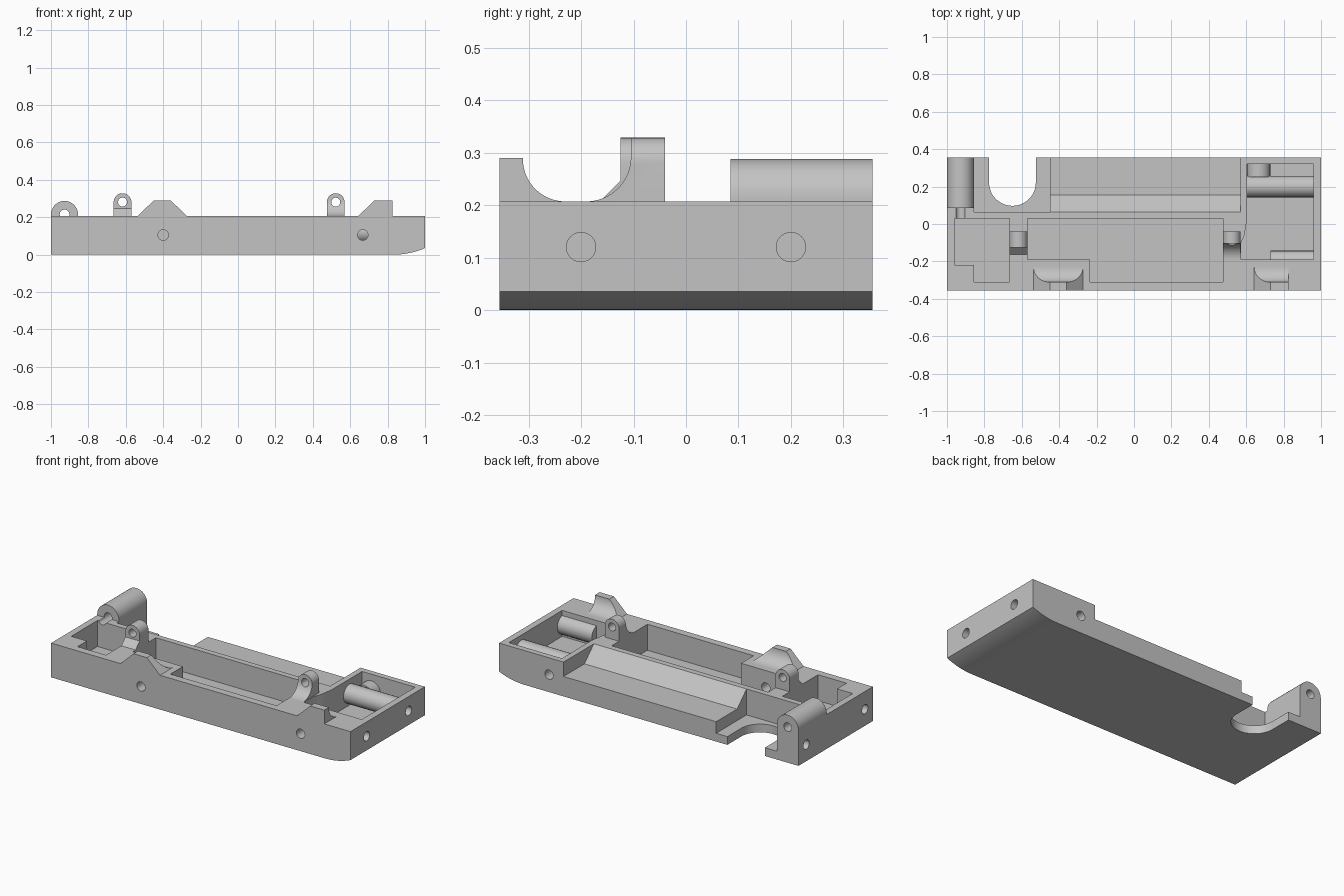
import bpy, bmesh
from math import sin, cos, pi

cube = bpy.data.objects.get("Cube")
if cube:
    bpy.data.objects.remove(cube, do_unlink=True)

grey = bpy.data.materials.new("plain grey")
grey.use_nodes = True
grey.diffuse_color = (0.55, 0.55, 0.55, 1)
grey.node_tree.nodes["Principled BSDF"].inputs["Base Color"].default_value = (0.55, 0.55, 0.55, 1)

TOP, FLOOR, HALF = 0.207, 0.05, 0.355


def arc(cx, cy, r, a0, a1, n=16):
    return [(cx + r * cos(pi / 180 * (a0 + (a1 - a0) * i / n)),
             cy + r * sin(pi / 180 * (a0 + (a1 - a0) * i / n))) for i in range(n + 1)]


def prism(name, axis, pts, a, b):
    """Extrude a 2D outline along an axis from a to b."""
    place = {"x": lambda p, t: (t, p[0], p[1]),
             "y": lambda p, t: (p[0], t, p[1]),
             "z": lambda p, t: (p[0], p[1], t)}[axis]
    bm = bmesh.new()
    rings = [[bm.verts.new(place(p, t)) for p in pts] for t in (a, b)]
    for ring in rings:
        bm.faces.new(ring)
    n = len(pts)
    for i in range(n):
        j = (i + 1) % n
        bm.faces.new((rings[0][i], rings[0][j], rings[1][j], rings[1][i]))
    bmesh.ops.recalc_face_normals(bm, faces=bm.faces)
    mesh = bpy.data.meshes.new(name)
    bm.to_mesh(mesh)
    bm.free()
    mesh.materials.append(grey)
    ob = bpy.data.objects.new(name, mesh)
    bpy.context.collection.objects.link(ob)
    return ob


def rod(name, axis, cx, cy, r, a, b):
    return prism(name, axis, arc(cx, cy, r, 0, 345, 23), a, b)


def combine(ob, other, operation="DIFFERENCE"):
    """Apply a boolean and discard the helper."""
    mod = ob.modifiers.new("bool", "BOOLEAN")
    mod.operation, mod.solver, mod.object = operation, "EXACT", other
    bpy.context.view_layer.objects.active = ob
    bpy.ops.object.modifier_apply(modifier=mod.name)
    bpy.data.objects.remove(other, do_unlink=True)


# Tray body with a rounded lower edge at one end
body = prism("tray_body", "y",
             [(-1, 0)] + arc(0.83, 0.43, 0.43, 270, 293.3, 10) + [(1, TOP), (-1, TOP)], -HALF, HALF)

# Three pockets
pockets = [
    [(-0.96, 0.03), (-0.665, 0.03), (-0.665, -0.31), (-0.855, -0.31), (-0.855, -0.22), (-0.96, -0.22)],
    [(-0.57, 0.03), (0.475, 0.03), (0.475, -0.31), (-0.235, -0.31), (-0.235, -0.19), (-0.57, -0.19)],
    [(0.605, 0.32), (0.96, 0.32), (0.96, -0.19), (0.573, -0.19), (0.573, -0.1), (0.59, -0.06), (0.605, 0.03)],
]
for outline in pockets:
    combine(body, prism("pocket_cutter", "z", outline, FLOOR, 0.4))

# Rear sloped shelf, low deck and U-shaped notch
combine(body, prism("shelf_cutter", "x",
                    [(0.065, 0.3), (0.065, TOP), (0.155, 0.12), (0.4, 0.12), (0.4, 0.3)], -0.46, 0.57))
combine(body, prism("deck_cutter", "z",
                    [(-0.855, 0.065), (-0.45, 0.065), (-0.45, 0.4), (-0.855, 0.4)], FLOOR, 0.4))
combine(body, prism("notch_cutter", "z",
                    arc(-0.65, 0.222, 0.125, 180, 360, 24) + [(-0.525, 0.4), (-0.775, 0.4)], -0.1, 0.15))

# Screw bosses inside the end pocket
combine(body, rod("end_boss", "x", 0.2, 0.12, 0.057, 0.59, 0.98), "UNION")
combine(body, rod("end_boss", "x", -0.2, 0.12, 0.057, 0.73, 0.98), "UNION")
combine(body, rod("rear_boss", "y", 0.667, 0.105, 0.062, 0.25, 0.34), "UNION")

# Rounded hinge block at the rear corner
hinge = prism("hinge_block", "y",
              arc(-0.9275, 0.215, 0.0725, 0, 180) + [(-1, 0.15), (-0.855, 0.15)], 0.085, HALF)
combine(body, hinge, "UNION")
combine(body, rod("hinge_hole", "y", -0.9275, 0.215, 0.026, 0.0, 0.4))

# Screw holes through the walls
for axis, u, z, a, b in [("y", -0.4, 0.105, -0.4, -0.15), ("y", 0.667, 0.105, -0.4, -0.15),
                         ("y", 0.667, 0.105, 0.2, 0.4), ("x", -0.2, 0.12, 0.8, 1.1),
                         ("x", 0.2, 0.12, 0.8, 1.1), ("x", -0.28, 0.1, -1.1, -0.87),
                         ("x", 0.28, 0.1, -1.1, -0.9)]:
    combine(body, rod("screw_hole", axis, u, z, 0.028, a, b))

# Front clamps: raised profile with a concave inner face
clamp_side = [(-HALF, 0.19), (-HALF, 0.29), (-0.311, 0.29)] + arc(-0.23, 0.288, 0.081, 180, 270) + [(-0.23, 0.19)]
clamp_fronts = {
    "right_clamp": [(-0.555, 0.19), (-0.45, 0.29), (-0.36, 0.29), (-0.255, 0.19)],
    "left_clamp": [(0.625, 0.19), (0.73, 0.29), (0.825, 0.29), (0.825, 0.19)],
}
parts = [body]
for name, outline in clamp_fronts.items():
    clamp = prism(name, "y", outline, -0.4, -0.2)
    combine(clamp, prism("clamp_side", "x", clamp_side, -1, 1), "INTERSECT")
    parts.append(clamp)

# Hinge tabs with a rounded top and a foot on the front side
tab_sides = {
    "right_tab": (-0.6175, [(-0.04, 0.4), (-0.04, 0.19), (-0.164, 0.19), (-0.164, TOP),
                            (-0.125, 0.246), (-0.125, 0.4)]),
    "left_tab": (0.5225, [(-0.105, 0.4), (-0.04, 0.4), (-0.04, 0.19), (-0.19, 0.19)]
                 + arc(-0.19, 0.292, 0.085, 270, 360)),
}
for name, (x, side) in tab_sides.items():
    tab = prism(name, "y", arc(x, 0.281, 0.0475, 0, 180) + [(x - 0.0475, 0.19), (x + 0.0475, 0.19)], -0.25, 0)
    combine(tab, prism("tab_side", "x", side, x - 0.1, x + 0.1), "INTERSECT")
    combine(tab, rod("tab_hole", "y", x, 0.281, 0.024, -0.3, 0.1))
    parts.append(tab)

for ob in parts:
    bpy.ops.object.select_all(action="DESELECT")
    ob.select_set(True)
    bpy.context.view_layer.objects.active = ob
    bpy.ops.object.shade_smooth_by_angle(angle=0.5)
